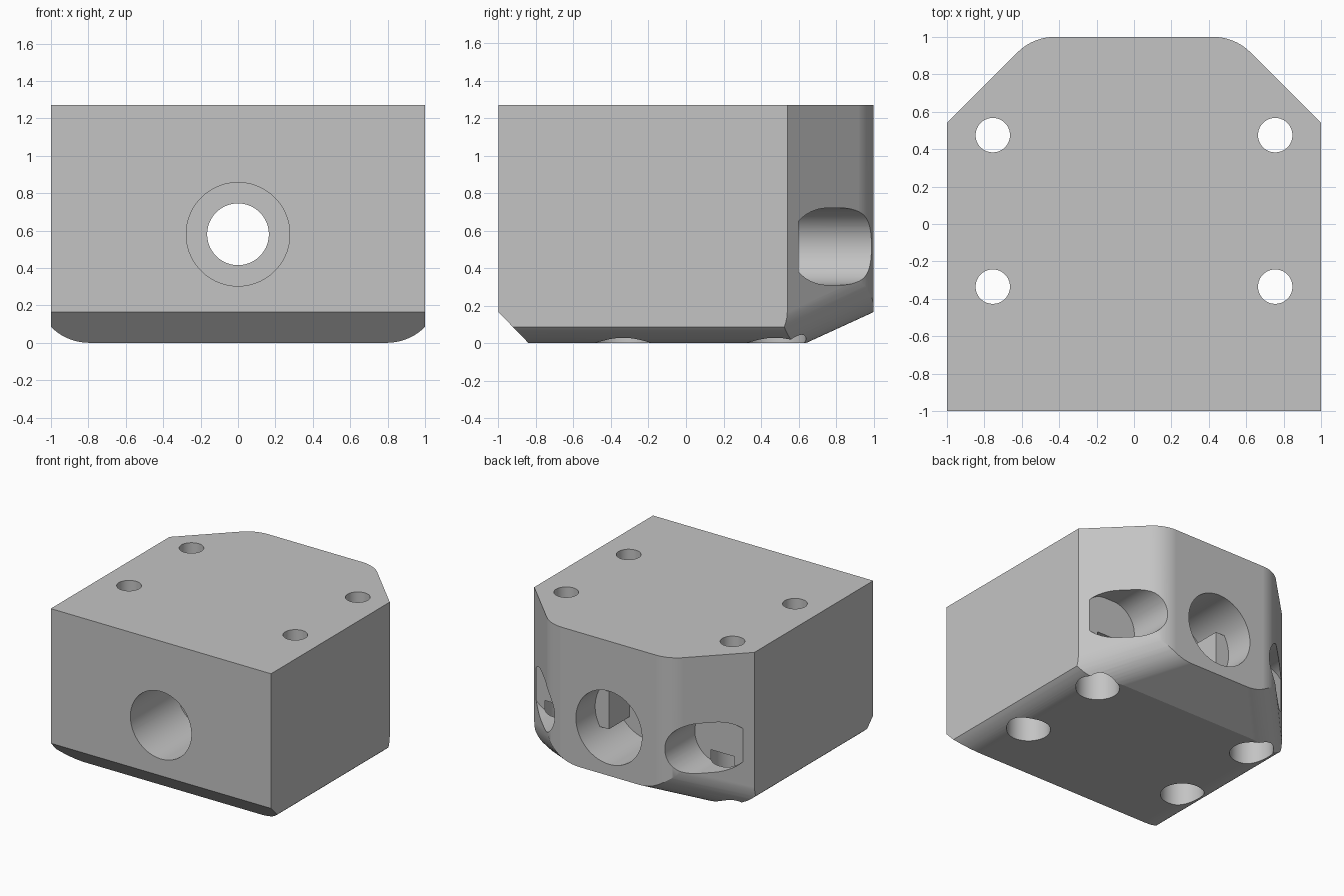
import bpy, bmesh
from math import cos, sin, pi, sqrt, radians
from mathutils import Vector

if "Cube" in bpy.data.objects:
    bpy.data.objects.remove(bpy.data.objects["Cube"], do_unlink=True)

HEIGHT = 1.27
grey = bpy.data.materials.new("machined grey")
grey.use_nodes = True
colour = (0.55, 0.55, 0.55, 1)
grey.diffuse_color = colour
grey.node_tree.nodes["Principled BSDF"].inputs["Base Color"].default_value = colour


def make_object(name, bm):
    bmesh.ops.recalc_face_normals(bm, faces=bm.faces)
    mesh = bpy.data.meshes.new(name)
    bm.to_mesh(mesh)
    bm.free()
    mesh.materials.append(grey)
    obj = bpy.data.objects.new(name, mesh)
    bpy.context.collection.objects.link(obj)
    return obj


def box(lo, hi):
    bm = bmesh.new()
    bmesh.ops.create_cube(bm, size=1)
    for v in bm.verts:
        v.co = Vector([a if c < 0 else b for a, b, c in zip(lo, hi, v.co)])
    return bm


def slice_off(bm, point, normal):
    """Remove everything in front of a plane and cap the cut."""
    bmesh.ops.bisect_plane(bm, geom=bm.verts[:] + bm.edges[:] + bm.faces[:], dist=1e-5,
                           plane_co=point, plane_no=normal, clear_outer=True)
    bmesh.ops.holes_fill(bm, edges=[e for e in bm.edges if e.is_boundary], sides=0)


def round_off(bm, centre, radius, n1, n2, steps=12):
    """Round an edge with planes tangent to a cylinder."""
    a = n1.angle(n2)
    for i in range(steps):
        t = (i + 0.5) / steps * a
        n = (n1 * sin(a - t) + n2 * sin(t)) / sin(a)
        slice_off(bm, centre + n * radius, n)


# Block: a box with bevelled and rounded edges
bm = box((-1, -1, 0), (1, 1, HEIGHT))
back = Vector((0, 1, 0))
down = Vector((0, 0, -1))
rear_slope = Vector((0, 0.165, -0.36)).normalized()
rear_point = Vector((0, 0.64, 0))
slice_off(bm, Vector((0, -0.84, 0)), Vector((0, -0.165, -0.16)).normalized())
slice_off(bm, rear_point, rear_slope)
R = 0.28
inset = 1.54 - R * sqrt(2)
for side in (-1, 1):
    diagonal = Vector((side, 1, 0)).normalized()
    slice_off(bm, Vector((side, 0.54, 0)), diagonal)
    # upright rear corner
    round_off(bm, Vector((side * (inset - 1 + R), 1 - R, 0)), R, diagonal, back)
    # lower edge of the diagonal face
    y = 0.8
    z = (rear_slope.dot(rear_point) - R - rear_slope.y * y) / rear_slope.z
    round_off(bm, Vector((side * (inset - y), y, z)), R, diagonal, rear_slope)
    # lower side edge, which stops short of the upright face
    tilt = radians(46)
    round_off(bm, Vector((side * 0.795, 0, 0.29)), 0.29, down,
              Vector((side * sin(tilt), 0, -cos(tilt))), 10)
bmesh.ops.dissolve_degenerate(bm, dist=1e-4, edges=bm.edges)
block = make_object("block", bm)


def bore(axis, x, c, r, lo, hi, stretch=0.0, sides=64):
    """Cut a round hole or slot along y or z."""
    bm = bmesh.new()
    ring = []
    for i in range(sides):
        a = 2 * pi * (i + 0.5) / sides
        u = x + r * cos(a) + (stretch if cos(a) > 0 else -stretch)
        w = c + r * sin(a)
        ring.append(bm.verts.new((u, lo, w) if axis == "y" else (u, w, lo)))
    face = bm.faces.new(ring)
    new = bmesh.ops.extrude_face_region(bm, geom=[face])["geom"]
    shift = (0, hi - lo, 0) if axis == "y" else (0, 0, hi - lo)
    bmesh.ops.translate(bm, vec=shift, verts=[g for g in new if isinstance(g, bmesh.types.BMVert)])
    cutter = make_object("bore_cutter", bm)
    cutter.hide_render = True
    mod = block.modifiers.new("bore", "BOOLEAN")
    mod.operation, mod.solver, mod.object = "DIFFERENCE", "EXACT", cutter
    bpy.context.view_layer.objects.active = block
    bpy.ops.object.modifier_apply(modifier=mod.name)
    bpy.data.objects.remove(cutter, do_unlink=True)


# Stepped central bore
bore("y", 0, 0.58, 0.165, -1.2, 1.2)
bore("y", 0, 0.58, 0.277, -1.2, -0.4)
bore("y", 0, 0.56, 0.3, 0.48, 1.2)

for side in (-1, 1):
    # Slotted pocket in the diagonal face
    bore("y", side * 0.745, 0.515, 0.205, 0.6, 1.2, stretch=0.04)
    # Screw holes, wider from below
    for y in (-0.335, 0.475):
        bore("z", side * 0.755, y, 0.092, -0.2, HEIGHT + 0.2)
        bore("z", side * 0.755, y, 0.165, -0.2, 0.4)

# Lugs inside the rear bore
for side, name in ((-1, "right_lug"), (1, "left_lug")):
    inner, outer = sorted((side * 0.175, side * 0.4))
    make_object(name, box((inner, 0.4, 0.405), (outer, 0.75, 0.715)))

# Smooth rounded surfaces, crisp edges
bpy.ops.object.select_all(action="DESELECT")
block.select_set(True)
bpy.context.view_layer.objects.active = block
bpy.ops.object.shade_smooth_by_angle(angle=radians(20))
normals = block.modifiers.new("even_normals", "WEIGHTED_NORMAL")
normals.keep_sharp = True
